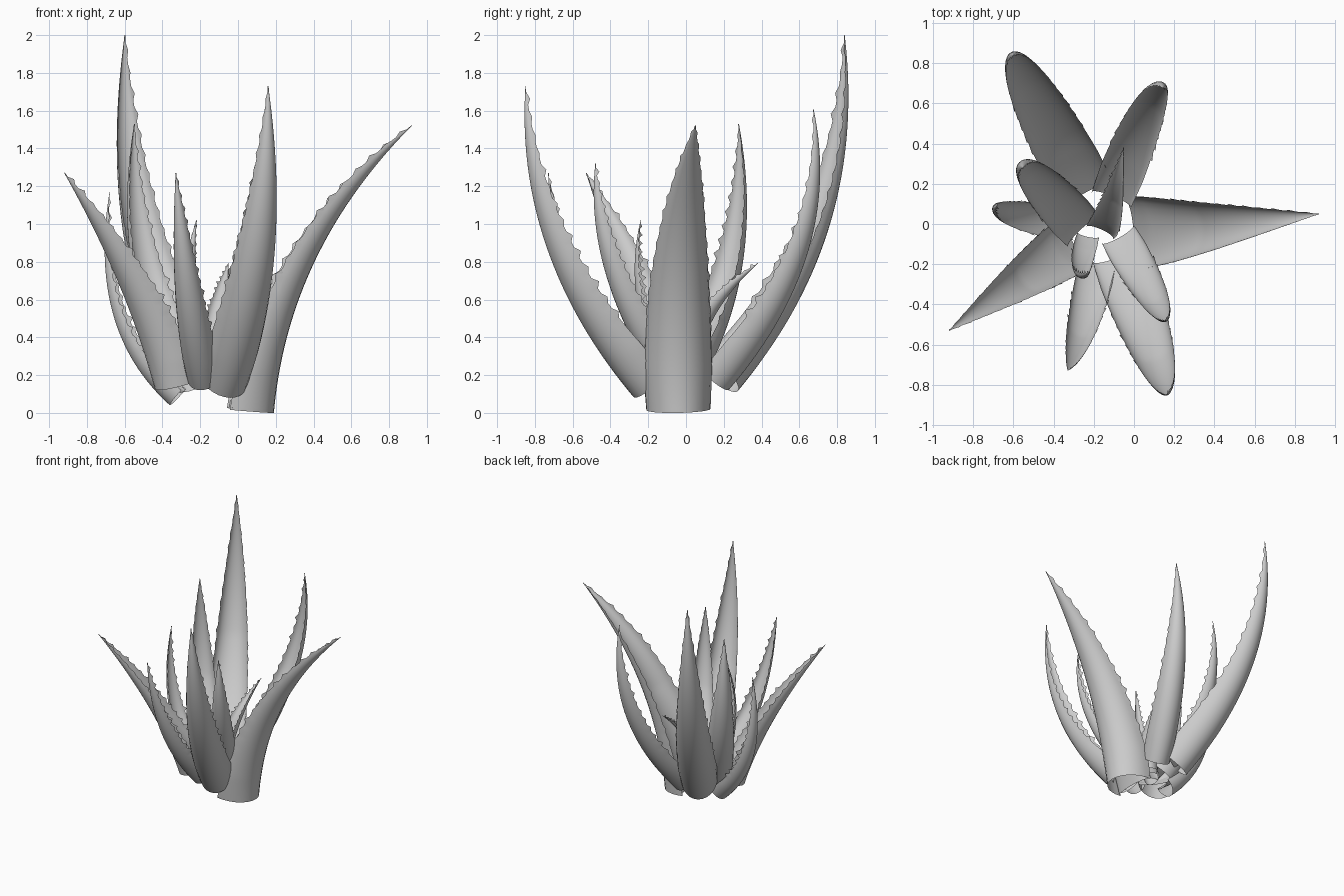
import bpy, math, random
from mathutils import Vector

random.seed(4)
cube = bpy.data.objects.get("Cube")
if cube:
    bpy.data.objects.remove(cube, do_unlink=True)

grey = bpy.data.materials.new("leaf grey")
grey.use_nodes = True
COLOR = (0.6, 0.6, 0.6, 1)
grey.diffuse_color = COLOR
grey.node_tree.nodes["Principled BSDF"].inputs["Base Color"].default_value = COLOR

ROWS, COLS = 54, 14


def leaf(name, base, mid, tip, half_width):
    """Fleshy crescent-section leaf whose back follows an arc base-mid-tip."""
    base, mid, tip = Vector(base), Vector(mid), Vector(tip)
    ctrl = mid * 2 - (base + tip) / 2
    inward = base - mid
    inward.z = 0
    inward.normalize()
    verts, faces = [], []
    for i in range(ROWS + 1):
        u = i / ROWS
        p = base * (1 - u) ** 2 + ctrl * 2 * u * (1 - u) + tip * u * u
        t = ((ctrl - base) * (1 - u) + (tip - ctrl) * u).normalized()
        n = (inward - t * inward.dot(t)).normalized()
        s = t.cross(n)
        # widest a little above the base, pointed at the tip
        swell = 0.92 + 0.08 * min(1, u / 0.12)
        r = max(half_width * swell * (1 - u ** 1.9), 0.003)
        depth = r * (1 + 0.25 * (1 - u) ** 3)
        spread = math.radians(86 + 12 * (1 - u) ** 4)
        # channel on the inner face deepens upward
        sag = 0.2 + 0.55 * min(1, u / 0.45)
        rim = 1 - math.cos(spread)
        # rounded back, margin to margin
        for j in range(COLS + 1):
            a = spread * (2 * j / COLS - 1)
            v = p + s * r * math.sin(a) + n * depth * (1 - math.cos(a))
            # saw teeth along both margins
            if j in (0, COLS) and i % 3 == 1 and 0.2 < u < 0.98:
                out = s * math.sin(a) * 0.4 + n
                v += out * random.uniform(0.008, 0.028) * (1.1 - 0.6 * u)
            verts.append(v)
        # channelled inner face, back to the first margin
        for j in range(1, COLS):
            a = spread * (1 - 2 * j / COLS)
            h = rim - sag * (math.cos(a) - math.cos(spread))
            verts.append(p + s * r * math.sin(a) + n * depth * h)
    w = 2 * COLS
    for i in range(ROWS):
        for j in range(w):
            k, m = i * w + j, i * w + (j + 1) % w
            faces.append((k, m, m + w, k + w))
    mesh = bpy.data.meshes.new(name)
    mesh.from_pydata(verts, [], faces)
    mesh.materials.append(grey)
    ob = bpy.data.objects.new(name, mesh)
    bpy.context.collection.objects.link(ob)
    bpy.ops.object.select_all(action="DESELECT")
    ob.select_set(True)
    bpy.context.view_layer.objects.active = ob
    bpy.ops.object.shade_smooth_by_angle(angle=math.radians(40))


# outer rosette
leaf("left_leaf", (.19, -.03, 0), (.41, -.02, .81), (.92, .05, 1.52), .185)
leaf("front_leaf", (-.04, -.27, .08), (.13, -.73, .87), (.16, -.85, 1.73), .14)
leaf("back_right_leaf", (-.29, .26, .11), (-.56, .75, 1.0), (-.6, .84, 2.0), .15)
leaf("back_left_leaf", (-.07, .22, .12), (.1, .64, .85), (.145, .675, 1.61), .115)
leaf("front_right_leaf", (-.42, -.18, .12), (-.61, -.31, .67), (-.92, -.53, 1.27), .145)
leaf("narrow_front_leaf", (-.2, -.27, .12), (-.28, -.6, .65), (-.33, -.73, 1.27), .095)

# inner rosette
leaf("inner_back_leaf", (-.33, .05, .14), (-.54, .28, .8), (-.55, .28, 1.53), .12)
leaf("inner_right_leaf", (-.36, .01, .04), (-.66, .06, .52), (-.68, .09, 1.17), .085)
leaf("inner_front_leaf", (-.03, -.14, .15), (.13, -.42, .75), (.155, -.48, 1.32), .1)
leaf("young_back_leaf", (-.13, .05, .18), (-.09, .14, .5), (-.05, .38, .79), .08)
leaf("young_front_leaf", (-.24, -.12, .15), (-.27, -.26, .6), (-.22, -.24, 1.02), .06)
